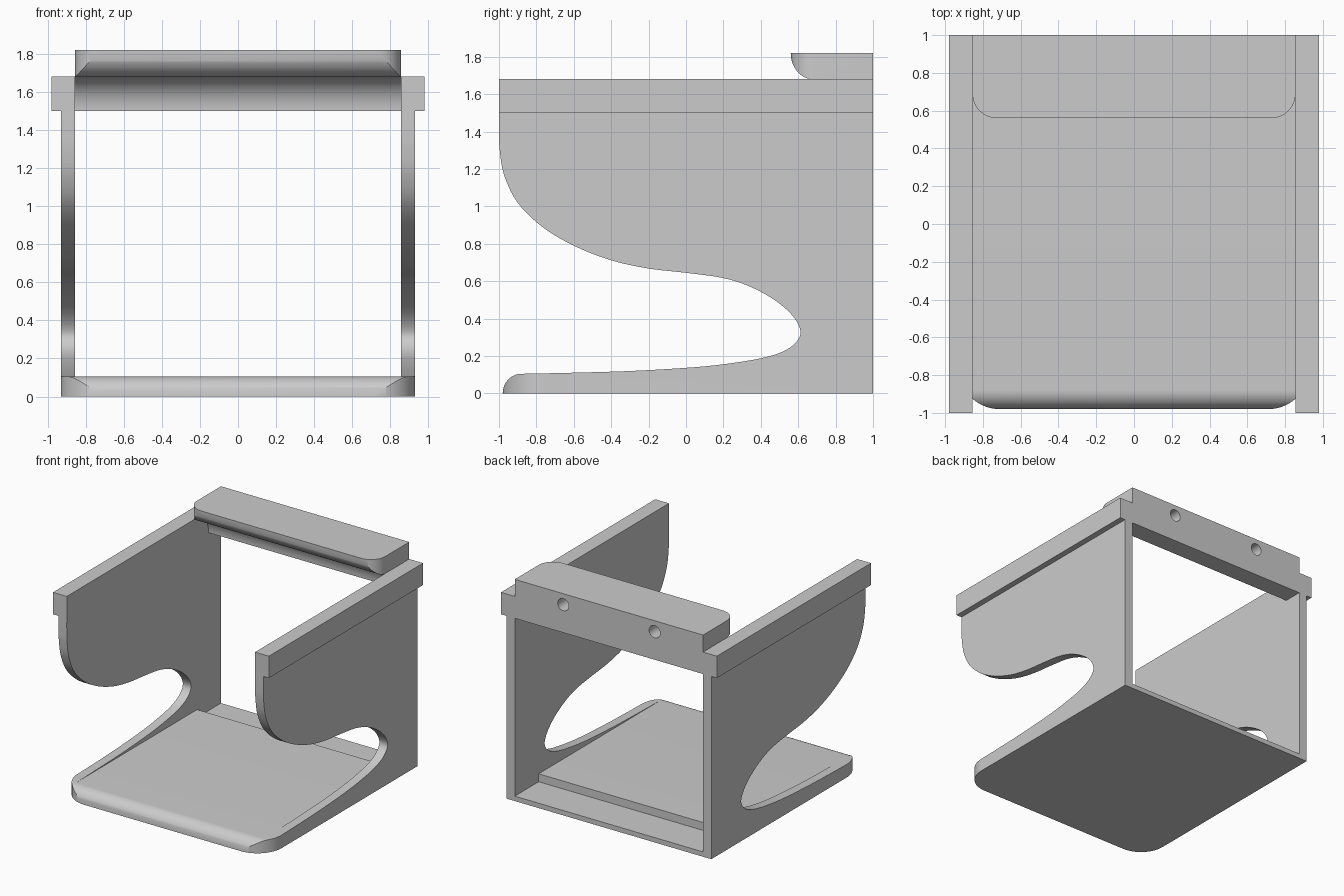
import bpy, bmesh, math
from mathutils import Vector

if "Cube" in bpy.data.objects:
    bpy.data.objects.remove(bpy.data.objects["Cube"])

grey = bpy.data.materials.new("light_grey")
grey.use_nodes = True
grey.diffuse_color = (0.6, 0.6, 0.6, 1)
grey.node_tree.nodes["Principled BSDF"].inputs["Base Color"].default_value = (0.6, 0.6, 0.6, 1)

INNER, OUTER, RAIL = 0.855, 0.93, 0.98


def prism(name, points, axis, lo, hi):
    """Extrude a 2D outline along axis: x takes (y, z), y takes (x, z), z takes (x, y)."""
    i = "xyz".index(axis)

    def place(p, h):
        co = list(p)
        co.insert(i, h)
        return co
    bm = bmesh.new()
    face = bm.faces.new([bm.verts.new(place(p, lo)) for p in points])
    ext = bmesh.ops.extrude_face_region(bm, geom=[face])
    step = Vector(place((0, 0), hi - lo))
    bmesh.ops.translate(bm, vec=step, verts=[v for v in ext["geom"] if isinstance(v, bmesh.types.BMVert)])
    bmesh.ops.recalc_face_normals(bm, faces=bm.faces)
    mesh = bpy.data.meshes.new(name)
    bm.to_mesh(mesh)
    bm.free()
    mesh.materials.append(grey)
    obj = bpy.data.objects.new(name, mesh)
    bpy.context.collection.objects.link(obj)
    return obj


def arc(cx, cy, rx, ry, start, end, n=16):
    angles = [math.radians(start + (end - start) * k / n) for k in range(n + 1)]
    return [(cx + rx * math.cos(a), cy + ry * math.sin(a)) for a in angles]


def smooth_path(pts, n=5):
    """Catmull-Rom curve through the points."""
    p = [Vector(q) for q in [pts[0]] + pts + [pts[-1]]]
    out = []
    for a, b, c, d in zip(p, p[1:], p[2:], p[3:]):
        for k in range(n):
            t = k / n
            out.append(tuple(0.5 * (2 * b + (c - a) * t + (2 * a - 5 * b + 4 * c - d) * t**2
                                    + (3 * b - a - 3 * c + d) * t**3)))
    return out + [tuple(pts[-1])]


def corner_cutter(name, side, x, y, r, lo, hi):
    """Waste block that rounds a front corner of plan radius r."""
    pts = arc(x - r, y + r, r, r, 270, 360)
    pts += [(x + 0.1, y + r), (x + 0.1, y - 0.1), (x - r, y - 0.1)]
    return prism(name, [(side * px, py) for px, py in pts], "z", lo, hi)


def cut(obj, cutters):
    bpy.ops.object.select_all(action="DESELECT")
    bpy.context.view_layer.objects.active = obj
    obj.select_set(True)
    for c in cutters:
        mod = obj.modifiers.new("cut", "BOOLEAN")
        mod.operation, mod.solver, mod.object = "DIFFERENCE", "EXACT", c
        bpy.ops.object.modifier_apply(modifier=mod.name)


# Outlines
nose = arc(-0.88, 0, 0.1, 0.105, 180, 90)
lip_to_rail = smooth_path([
    (-0.88, 0.105), (-0.6, 0.111), (-0.3, 0.12), (0, 0.137), (0.2, 0.156), (0.4, 0.188),
    (0.52, 0.225), (0.59, 0.275), (0.612, 0.335), (0.57, 0.415), (0.48, 0.495), (0.35, 0.568),
    (0.2, 0.617), (0, 0.645), (-0.2, 0.668), (-0.4, 0.712), (-0.6, 0.79), (-0.77, 0.892),
    (-0.9, 1.02), (-0.97, 1.16), (-0.995, 1.29), (-1, 1.4), (-1, 1.5)])

# Floor plate with rounded nose and lowered back ledge
floor = prism("floor_plate", nose + [(0.69, 0.105), (0.69, 0.04), (1, 0.04), (1, 0)],
              "x", -INNER, INNER)

# Side panels with a large curved cutout, and the rails along their tops
panels = []
for side, label in ((1, "left"), (-1, "right")):
    lo, hi = sorted((side * INNER, side * OUTER))
    panels.append(prism(label + "_panel", nose + lip_to_rail[1:] + [(1, 1.5), (1, 0)], "x", lo, hi))
    lo, hi = sorted((side * INNER, side * RAIL))
    prism(label + "_rail", [(-1, 1.5), (1, 1.5), (1, 1.68), (-1, 1.68)], "x", lo, hi)

# Top bar with an S-shaped front
s_front = arc(0.68, 1.5, 0.16, 0.18, 0, 90) + arc(0.68, 1.82, 0.12, 0.14, 270, 180)
bar = prism("top_bar", [(1, 1.82), (1, 1.5)] + s_front, "x", -INNER, INNER)

# Cutters: rounded plan corners and two blind holes in the back of the bar
floor_cut, bar_cut = [], []
for s in (1, -1):
    floor_cut.append(corner_cutter("floor_corner_cutter", s, OUTER, -0.98, 0.22, -0.1, 0.4))
    bar_cut.append(corner_cutter("bar_corner_cutter", s, INNER, 0.56, 0.13, 1.4, 1.9))
    bar_cut.append(prism("hole_cutter", arc(s * 0.415, 1.73, 0.05, 0.05, 0, 350, 35), "y", 0.75, 1.1))
for part in [floor] + panels:
    cut(part, floor_cut)
cut(bar, bar_cut)
for c in floor_cut + bar_cut:
    bpy.data.objects.remove(c)

# Smooth curves, keep edges sharp
bpy.ops.object.select_all(action="DESELECT")
for part in [floor, bar] + panels:
    part.select_set(True)
bpy.ops.object.shade_smooth_by_angle(angle=math.radians(30))
